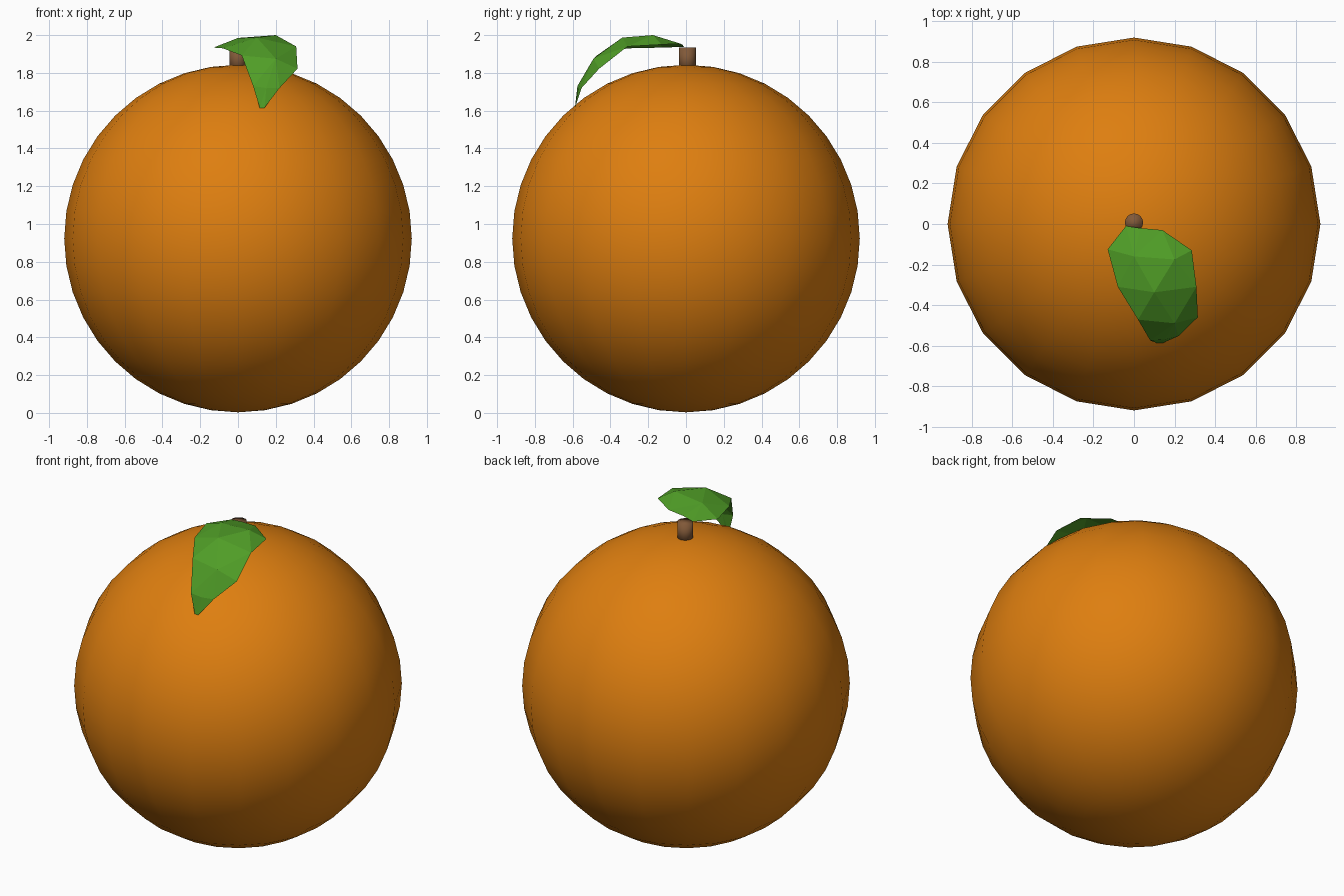
import bpy, bmesh

if "Cube" in bpy.data.objects:
    bpy.data.objects.remove(bpy.data.objects["Cube"])


def material(name, rgb):
    m = bpy.data.materials.new(name)
    m.diffuse_color = (*rgb, 1)
    m.use_nodes = True
    m.node_tree.nodes["Principled BSDF"].inputs["Base Color"].default_value = m.diffuse_color
    return m


orange = material("orange peel", (0.73, 0.21, 0.005))
brown = material("stem brown", (0.22, 0.10, 0.04))
green = material("leaf green", (0.08, 0.34, 0.02))

# Fruit: smooth 20-sided ball
bpy.ops.mesh.primitive_uv_sphere_add(segments=20, ring_count=20, radius=0.92,
                                     location=(0, 0, 0.923))
fruit = bpy.context.object
fruit.name = "fruit"
fruit.data.materials.append(orange)
bpy.ops.object.shade_smooth()

# Stem: short peg, smooth all over
bpy.ops.mesh.primitive_cylinder_add(vertices=16, radius=0.045, depth=0.125,
                                    location=(0, 0.007, 1.8725))
stem = bpy.context.object
stem.name = "stem"
stem.data.materials.append(brown)
bpy.ops.object.shade_smooth()

# Leaf: thin flat-shaded sheet, rows run from the stem to the tip
rows = [
    [(-0.04, -0.01, 1.938), (0.03, -0.02, 1.95), (0.14, -0.03, 1.955)],
    [(-0.13, -0.125, 1.934), (0.0, -0.16, 1.985), (0.2, -0.175, 2.0), (0.285, -0.13, 1.95)],
    [(-0.08, -0.31, 1.93), (0.1, -0.337, 1.987), (0.308, -0.31, 1.94)],
    [(0.02, -0.472, 1.892), (0.2, -0.49, 1.875), (0.315, -0.46, 1.822)],
    [(0.08, -0.575, 1.73), (0.15, -0.57, 1.72), (0.22, -0.553, 1.72)],
    [(0.115, -0.588, 1.615), (0.14, -0.588, 1.615)],
]
bm = bmesh.new()
grid = [[bm.verts.new(p) for p in row] for row in rows]
for a, b in zip(grid, grid[1:]):
    i = j = 0
    # zip two neighbouring rows together with triangles
    while i < len(a) - 1 or j < len(b) - 1:
        step_a = j == len(b) - 1 or (i < len(a) - 1 and
                 (a[i + 1].co - b[j].co).length < (a[i].co - b[j + 1].co).length)
        if step_a:
            bm.faces.new((a[i], b[j], a[i + 1]))
            i += 1
        else:
            bm.faces.new((a[i], b[j], b[j + 1]))
            j += 1
mesh = bpy.data.meshes.new("leaf")
bm.to_mesh(mesh)
bm.free()
mesh.materials.append(green)
leaf = bpy.data.objects.new("leaf", mesh)
bpy.context.collection.objects.link(leaf)
